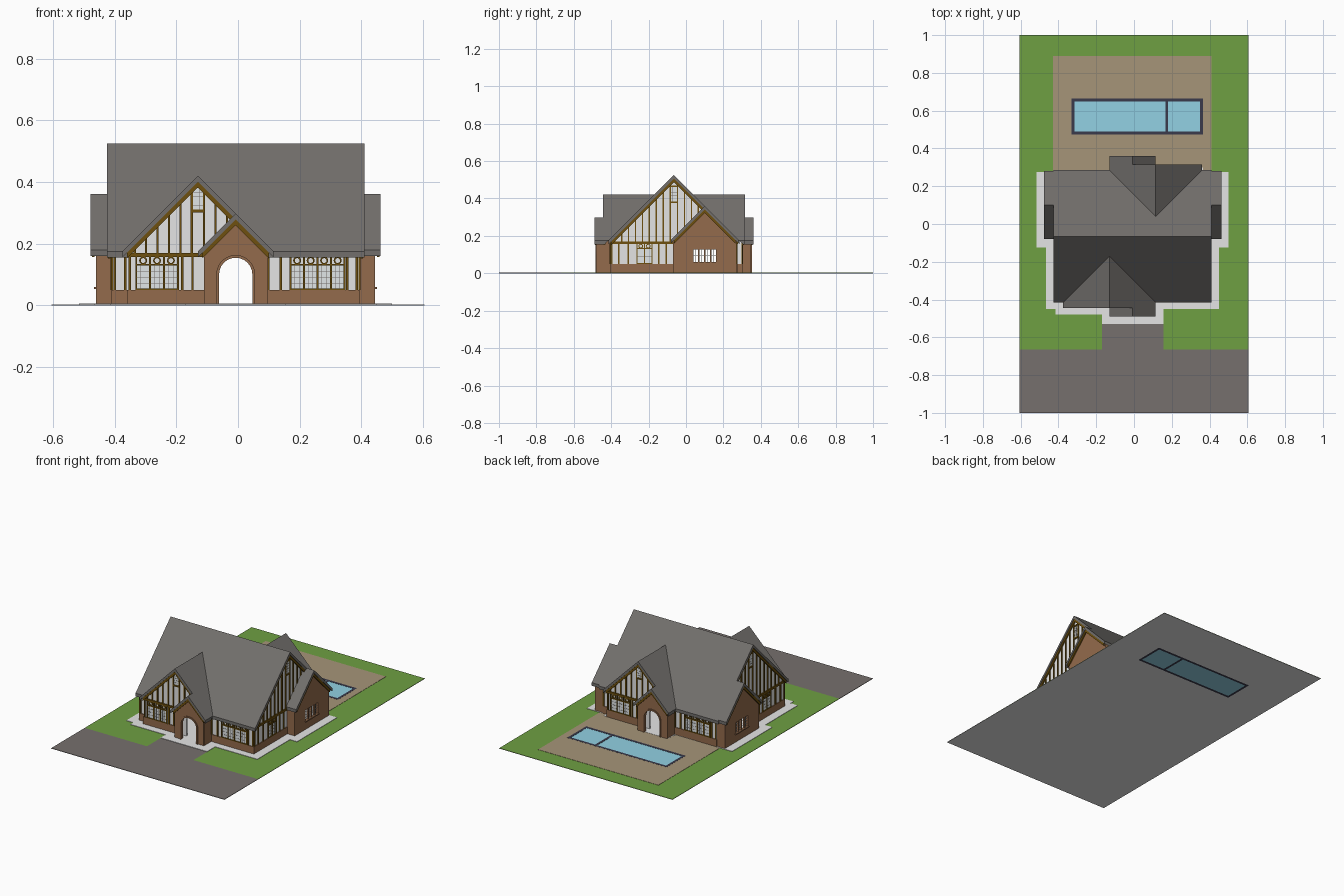
import bpy, bmesh, math
from mathutils import Vector

if "Cube" in bpy.data.objects:
    bpy.data.objects.remove(bpy.data.objects["Cube"])


def material(name, rgb):
    m = bpy.data.materials.new(name)
    lin = [((c / 255 + 0.055) / 1.055) ** 2.4 if c > 10 else c / 3294 for c in rgb]
    m.diffuse_color = (*lin, 1)
    m.use_nodes = True
    m.node_tree.nodes["Principled BSDF"].inputs["Base Color"].default_value = m.diffuse_color
    return m


ROOF = material("roof grey", (114, 111, 108))
DRIVE = material("asphalt grey", (118, 112, 109))
GRASS = material("grass green", (111, 160, 66))
PATIO = material("patio tan", (166, 149, 121))
WATER = material("water blue", (146, 209, 227))
EDGE = material("pool edge dark", (58, 58, 75))
STUCCO = material("stucco pale", (229, 229, 229))
BRICK = material("brick brown", (148, 107, 76))
TIMBER = material("timber brown", (110, 80, 14))
GLASS = material("window pale", (226, 231, 232))

# Facade frames: direction along the wall, outward normal, around the house centre
CENTRE = Vector((-0.0075, -0.065, 0))
X, Y, Z = Vector((1, 0, 0)), Vector((0, 1, 0)), Vector((0, 0, 1))
FRAMES = {"front": (X, -Y), "back": (-X, Y), "right": (Y, X), "left": (Y, -X)}
APEX, PITCH_T = 0.525, 0.02     # main ridge height, vertical roof thickness


def finish(bm, name, mat, frame=None):
    if frame:
        u, n = FRAMES[frame]
        for v in bm.verts:      # walls stand on the slab
            v.co = CENTRE + u * v.co.x + n * v.co.y + Z * max(v.co.z, 0.002)
    bmesh.ops.recalc_face_normals(bm, faces=bm.faces)
    me = bpy.data.meshes.new(name)
    bm.to_mesh(me)
    bm.free()
    me.materials.append(mat)
    ob = bpy.data.objects.new(name, me)
    bpy.context.collection.objects.link(ob)
    return ob


def panel(name, frame, loops, d0, d1, mat):
    """Outline with holes in (along, height), thick from d0 to d1. d0 may depend on height."""
    bm = bmesh.new()
    for loop in loops:
        vs = [bm.verts.new((a, d1, z)) for a, z in loop]
        for i, v in enumerate(vs):
            bm.edges.new((v, vs[i - 1]))
    bmesh.ops.triangle_fill(bm, use_beauty=True, edges=bm.edges[:])
    res = bmesh.ops.extrude_face_region(bm, geom=bm.faces[:], use_keep_orig=True)
    for v in res["geom"]:
        if isinstance(v, bmesh.types.BMVert):
            v.co.y = d0(v.co.z) if callable(d0) else d0
    return finish(bm, name, mat, frame)


def boxes(name, frame, items, mat):
    """Boxes as (a0, a1, d0, d1, z0, z1)."""
    bm = bmesh.new()
    for a0, a1, d0, d1, z0, z1 in items:
        vs = bmesh.ops.create_cube(bm, size=1)["verts"]
        for v in vs:
            v.co = ((a0 + a1) / 2 + v.co.x * (a1 - a0), (d0 + d1) / 2 + v.co.y * (d1 - d0),
                    (z0 + z1) / 2 + v.co.z * (z1 - z0))
    return finish(bm, name, mat, frame)


def rect(a0, a1, z0, z1):
    return [(a0, z0), (a1, z0), (a1, z1), (a0, z1)]


def chevron(c, top, w, t):
    return [(c - w, top - w), (c, top), (c + w, top - w),
            (c + w, top - w - t), (c, top - t), (c - w, top - w - t)]


def circle(c, z, r, a0=0, a1=360, n=12):
    return [(c + r * math.cos(math.radians(a0 + (a1 - a0) * i / n)),
             z + r * math.sin(math.radians(a0 + (a1 - a0) * i / n)))
            for i in range(n + (a1 - a0 < 360))]


def arch(r):
    return [(r, 0)] + circle(0, 0.1, r, 0, 180) + [(-r, 0)]


def roof(name, frame, c, top, w, d0, d1):
    panel(name + "_roof", frame, [chevron(c, top, w, PITCH_T)], d0, d1, ROOF)


def bargeboard(name, frame, c, top, w, d1):
    panel(name + "_bargeboard", frame, [chevron(c, top - PITCH_T, w - 0.015, 0.018)], d1 - 0.012, d1 - 0.004, TIMBER)


def lattice(a0, a1, z0, z1, nx, nz, d, t=0.0006):
    out = [(a0 + (a1 - a0) * i / nx - t, a0 + (a1 - a0) * i / nx + t, d, d + 0.002, z0, z1) for i in range(1, nx)]
    return out + [(a0, a1, d, d + 0.002, z0 + (z1 - z0) * i / nz - t, z0 + (z1 - z0) * i / nz + t)
                  for i in range(1, nz)]


def window(name, frame, a0, a1, n, d):
    """Row of leaded lights with round-patterned panels above."""
    boxes(name + "_glass", frame, [(a0, a1, d, d + 0.003, 0.05, 0.13)], GLASS)
    boxes(name + "_leading", frame, lattice(a0, a1, 0.052, 0.13, 3 * n, 4, d + 0.002), DRIVE)
    step = (a1 - a0) / n
    bars = [(a0 + step * i - 0.003, a0 + step * i + 0.003, d, d + 0.008, 0.05, 0.16) for i in range(n + 1)]
    bars += [(a0, a1, d, d + 0.008, z, z + 0.005) for z in (0.05, 0.129)]
    boxes(name + "_frame", frame, bars, TIMBER)
    for i in range(n):
        c = a0 + step * (i + 0.5)
        panel(name + "_roundel", frame, [circle(c, 0.145, 0.013), circle(c, 0.145, 0.008)], d, d + 0.006, TIMBER)


def gable_timbers(name, frame, c, top, half, d, z0, z1, belt):
    """Studs under the rake, a belt beam and the small attic window."""
    t, offs = 0.0035, [0.02]
    while offs[-1] + 0.037 < half - 0.01:
        offs.append(offs[-1] + 0.037)
    studs = [(c + s * o - t, c + s * o + t, d, d + 0.006, 0.165, top - o - 0.005) for o in offs for s in (-1, 1)]
    studs += [(belt[0], belt[1], d, d + 0.007, 0.157, 0.17)]
    studs += [(c - 0.02, c + 0.02, d, d + 0.007, z, z + 0.009) for z in (z0 - 0.009, z1)]
    boxes(name + "_timbers", frame, studs, TIMBER)
    boxes(name + "_attic_glass", frame, [(c - 0.018, c + 0.018, d, d + 0.003, z0, z1)], GLASS)
    boxes(name + "_attic_leading", frame, lattice(c - 0.018, c + 0.018, z0, z1, 3, 5, d + 0.002), DRIVE)


# ---- Front and back, the same facade turned half round ----
for f in ("front", "back"):
    # main wall beside the cross gable
    for a0, a1 in ((-0.3975, -0.3475), (0.1025, 0.3975)):
        boxes(f + "_main_wall", f, [(a0, a1, 0.32, 0.335, 0, 0.175)], STUCCO)
        boxes(f + "_main_plinth", f, [(a0, a1, 0.33, 0.34, 0, 0.05)], BRICK)
    posts = [-0.392, -0.358, 0.106, 0.146, 0.362, 0.392]
    boxes(f + "_main_posts", f, [(p - 0.004, p + 0.004, 0.334, 0.341, 0.05, 0.16) for p in posts]
          + [(-0.3975, -0.3475, 0.334, 0.342, 0.157, 0.17), (0.1025, 0.3975, 0.334, 0.342, 0.157, 0.17)], TIMBER)
    window(f + "_main_window", f, 0.1775, 0.3525, 4, 0.335)
    # cross gable
    g = -0.1225
    wall = [(g - 0.225, 0), (g - 0.225, 0.175), (g, 0.40), (g + 0.225, 0.175), (g + 0.225, 0)] + arch(0.055)
    panel(f + "_gable_wall", f, [wall], 0.35, 0.362, STUCCO)
    boxes(f + "_gable_return", f, [(-0.3475, -0.335, 0.32, 0.36, 0, 0.175)], STUCCO)
    boxes(f + "_gable_plinth", f, [(-0.352, -0.1, 0.33, 0.367, 0, 0.05)], BRICK)
    boxes(f + "_gable_posts", f, [(p - 0.004, p + 0.004, 0.36, 0.368, 0.05, 0.16)
                                  for p in (-0.343, -0.173, -0.14)], TIMBER)
    window(f + "_gable_window", f, -0.3225, -0.1875, 3, 0.362)
    gable_timbers(f + "_gable", f, g, 0.40, 0.225, 0.362, 0.31, 0.38, (-0.3475, -0.1))
    roof(f + "_gable", f, g, 0.42, 0.245, lambda z: APEX - z, 0.38)
    bargeboard(f + "_gable", f, g, 0.42, 0.245, 0.38)
    # arched brick porch
    porch = [(-0.1025, 0), (-0.1025, 0.175), (0, 0.2775), (0.1025, 0.175), (0.1025, 0)] + arch(0.055)
    panel(f + "_porch_wall", f, [porch], 0.395, 0.413, BRICK)
    panel(f + "_porch_arch", f, [arch(0.063) + arch(0.054)[::-1]], 0.41, 0.418, BRICK)
    boxes(f + "_porch_sides", f, [(-0.1025, -0.0855, 0.335, 0.41, 0, 0.175),
                                  (0.0855, 0.1045, 0.32, 0.41, 0, 0.175)], BRICK)
    roof(f + "_porch", f, 0, 0.2975, 0.1225, 0.365, 0.425)
    bargeboard(f + "_porch", f, 0, 0.2975, 0.1225, 0.425)

# ---- Left and right, mirrored ----
for s in ("right", "left"):
    # main gable end, open into the bay
    wall = [(-0.335, 0), (-0.335, 0.17), (0, 0.505), (0.335, 0.17), (0.335, 0),
            (0.3, 0), (0.3, 0.15), (0.03, 0.15), (0.03, 0)]
    panel(s + "_end_wall", s, [wall], 0.385, 0.3975, STUCCO)
    boxes(s + "_end_plinth", s, [(-0.34, -0.005, 0.385, 0.402, 0, 0.05)], BRICK)
    boxes(s + "_end_posts", s, [(p - 0.004, p + 0.004, 0.395, 0.404, 0.05, 0.16)
                                for p in (-0.331, -0.295, -0.245, -0.08, -0.04)], TIMBER)
    window(s + "_end_window", s, -0.197, -0.117, 2, 0.3975)
    gable_timbers(s + "_end", s, 0, 0.505, 0.335, 0.3975, 0.385, 0.46, (-0.335, -0.005))
    bargeboard(s + "_end", s, 0, APEX, 0.35, 0.4175)
    # brick bay with four open lights
    b = 0.165
    lights = [rect(b + o - 0.0125, b + o + 0.0125, 0.06, 0.128) for o in (-0.048, -0.016, 0.016, 0.048)]
    bay = [(b - 0.17, 0), (b - 0.17, 0.17), (b, 0.34), (b + 0.17, 0.17), (b + 0.17, 0)]
    panel(s + "_bay_wall", s, [bay] + lights, 0.44, 0.4525, BRICK)
    boxes(s + "_bay_sides", s, [(-0.005, 0.008, 0.39, 0.45, 0, 0.17), (0.322, 0.335, 0.39, 0.45, 0, 0.17)], BRICK)
    bars = []
    for l in lights:
        bars += lattice(l[0][0], l[1][0], 0.06, 0.128, 2, 4, 0.445)
    boxes(s + "_bay_bars", s, bars, GLASS)
    boxes(s + "_bay_sill", s, [(b - 0.066, b + 0.066, 0.45, 0.459, 0.053, 0.06)], BRICK)
    roof(s + "_bay", s, b, APEX - b, 0.18, 0.4, 0.47)
    bargeboard(s + "_bay", s, b, APEX - b, 0.18, 0.47)

# Main roof
roof("main", "right", 0, APEX, 0.35, -0.4175, 0.4175)

# ---- Plot: boxes in world x, y, z ----
boxes("ground_slab", None, [(-0.605, 0.605, -1, 0.475, 0, 0.002), (-0.605, 0.605, 0.665, 1, 0, 0.002),
                            (-0.605, -0.33, 0.475, 0.665, 0, 0.002), (0.365, 0.605, 0.475, 0.665, 0, 0.002)], STUCCO)
boxes("driveway", None, [(-0.605, 0.605, -1, -0.665, 0.001, 0.003), (-0.17, 0.155, -0.665, -0.52, 0.001, 0.003)], DRIVE)
boxes("lawn", None, [(-0.605, -0.17, -0.665, -0.4, 0.001, 0.003), (0.155, 0.605, -0.665, -0.4, 0.001, 0.003),
                     (-0.605, -0.43, -0.4, 1, 0.001, 0.003), (0.41, 0.605, -0.4, 1, 0.001, 0.003),
                     (-0.43, 0.41, 0.89, 1, 0.001, 0.003)], GRASS)
boxes("patio", None, [(-0.43, 0.41, 0.26, 0.475, 0.001, 0.0045), (-0.43, 0.41, 0.665, 0.89, 0.001, 0.0045),
                      (-0.43, -0.33, 0.475, 0.665, 0.001, 0.0045), (0.365, 0.41, 0.475, 0.665, 0.001, 0.0045)], PATIO)
boxes("pavement", None, [(-0.465, 0.45, -0.45, 0.275, 0.001, 0.0055), (-0.515, 0.5, -0.125, 0.275, 0.001, 0.0055),
                         (-0.415, 0.155, -0.48, -0.44, 0.001, 0.0055), (-0.17, 0.155, -0.53, -0.44, 0.001, 0.0055),
                         (-0.12, 0.365, 0.27, 0.3, 0.001, 0.0055), (-0.115, 0.1, 0.27, 0.345, 0.001, 0.0055)], STUCCO)
boxes("pool_edge", None, [(-0.33, 0.365, 0.475, 0.491, 0, 0.005), (-0.33, 0.365, 0.649, 0.665, 0, 0.005),
                          (-0.33, -0.315, 0.491, 0.649, 0, 0.005), (0.35, 0.365, 0.491, 0.649, 0, 0.005),
                          (0.166, 0.181, 0.491, 0.649, 0, 0.005)], EDGE)
boxes("pool_water", None, [(-0.315, 0.166, 0.491, 0.649, 0, 0.004), (0.181, 0.35, 0.491, 0.649, 0, 0.004)], WATER)
